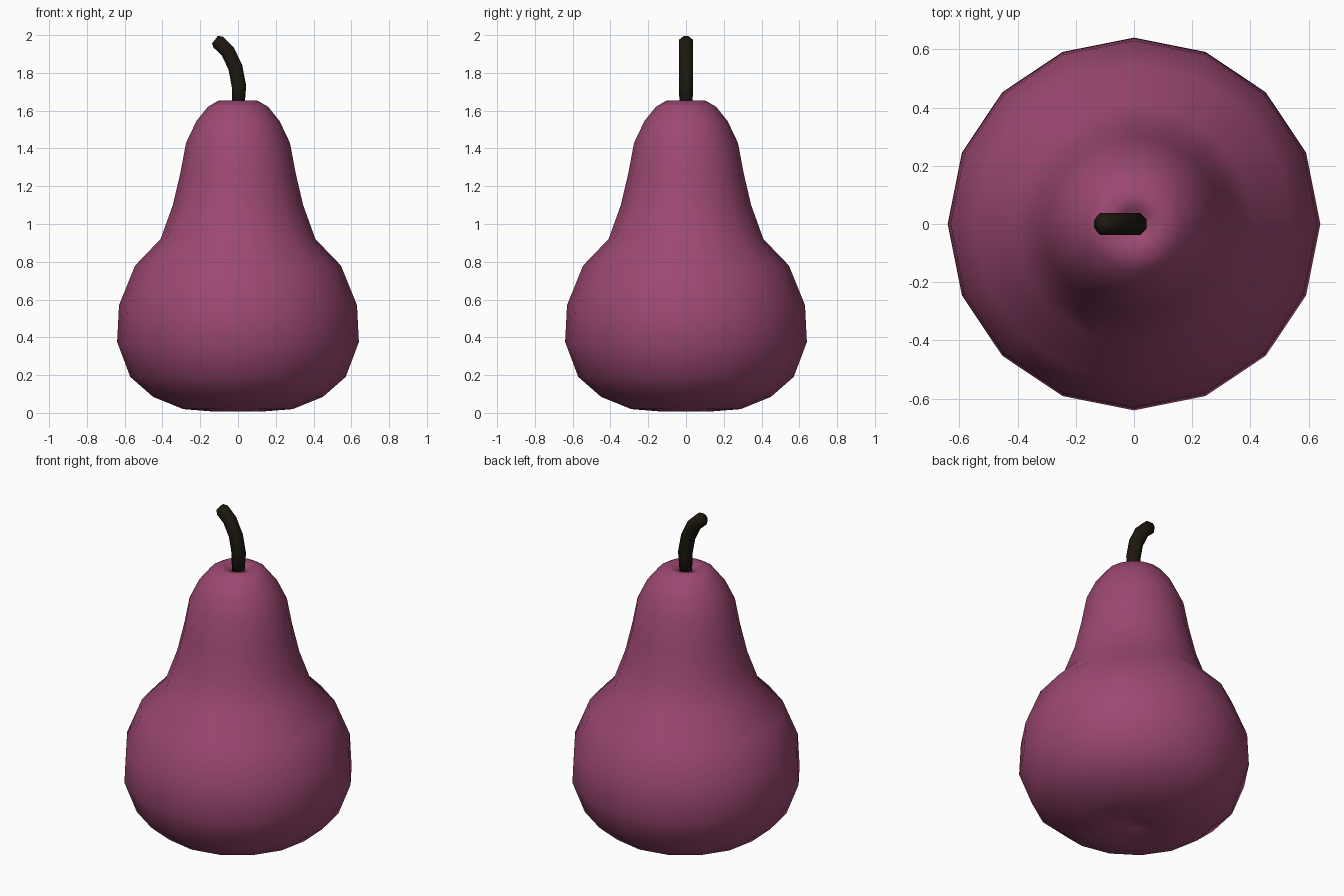
import bpy, bmesh, math
from mathutils import Vector

if "Cube" in bpy.data.objects:
    bpy.data.objects.remove(bpy.data.objects["Cube"])


def finish(name, bm, color):
    bmesh.ops.recalc_face_normals(bm, faces=bm.faces)
    mesh = bpy.data.meshes.new(name)
    bm.to_mesh(mesh)
    bm.free()
    mesh.shade_smooth()
    mat = bpy.data.materials.new(name + "_colour")
    mat.diffuse_color = (*color, 1)
    mat.use_nodes = True
    mat.node_tree.nodes["Principled BSDF"].inputs["Base Color"].default_value = mat.diffuse_color
    mesh.materials.append(mat)
    obj = bpy.data.objects.new(name, mesh)
    bpy.context.collection.objects.link(obj)
    return obj


def bridge(bm, a, b):
    n = len(a)
    for i in range(n):
        bm.faces.new((a[i], a[(i + 1) % n], b[(i + 1) % n], b[i]))


def fan(bm, ring, point):
    tip = bm.verts.new(point)
    for i in range(len(ring)):
        bm.faces.new((ring[i], ring[(i + 1) % len(ring)], tip))


# Fruit body: 16-sided lathe with dimples at both ends
profile = [(0.06, 0.033), (0.14, 0.008), (0.29, 0.02), (0.45, 0.085),
           (0.57, 0.19), (0.64, 0.375), (0.63, 0.57), (0.545, 0.78),
           (0.41, 0.92), (0.345, 1.10), (0.305, 1.27), (0.275, 1.43),
           (0.22, 1.545), (0.16, 1.62), (0.10, 1.655), (0.05, 1.635)]
bm = bmesh.new()
rings = []
for r, z in profile:
    rings.append([bm.verts.new((r * math.cos(i * math.tau / 16),
                                r * math.sin(i * math.tau / 16), z))
                  for i in range(16)])
for a, b in zip(rings, rings[1:]):
    bridge(bm, a, b)
fan(bm, rings[0], (0, 0, 0.045))
fan(bm, rings[-1], (0, 0, 1.59))
finish("pear_body", bm, (0.33, 0.065, 0.165))

# Stem: 8-sided tube swept along a bent path, with a rounded tip
path = [(0, 1.58, 0.032), (0.005, 1.73, 0.039), (-0.014, 1.83, 0.039),
        (-0.055, 1.915, 0.039), (-0.105, 1.963, 0.039), (-0.122, 1.976, 0.026)]
bm = bmesh.new()
rings = []
for k, (x, z, r) in enumerate(path):
    p, q = path[max(k - 1, 0)], path[min(k + 1, len(path) - 1)]
    t = Vector((q[0] - p[0], 0, q[1] - p[1])).normalized()
    side = Vector((t.z, 0, -t.x))
    ring = []
    for i in range(8):
        a = (i + 0.5) * math.tau / 8
        s = 1.06 * r
        ring.append(bm.verts.new(Vector((x, 0, z)) + side * s * math.cos(a)
                                 + Vector((0, 1, 0)) * s * math.sin(a)))
    rings.append(ring)
for a, b in zip(rings, rings[1:]):
    bridge(bm, a, b)
bm.faces.new(rings[0])
bm.faces.new(rings[-1])
finish("stem", bm, (0.012, 0.009, 0.005))
